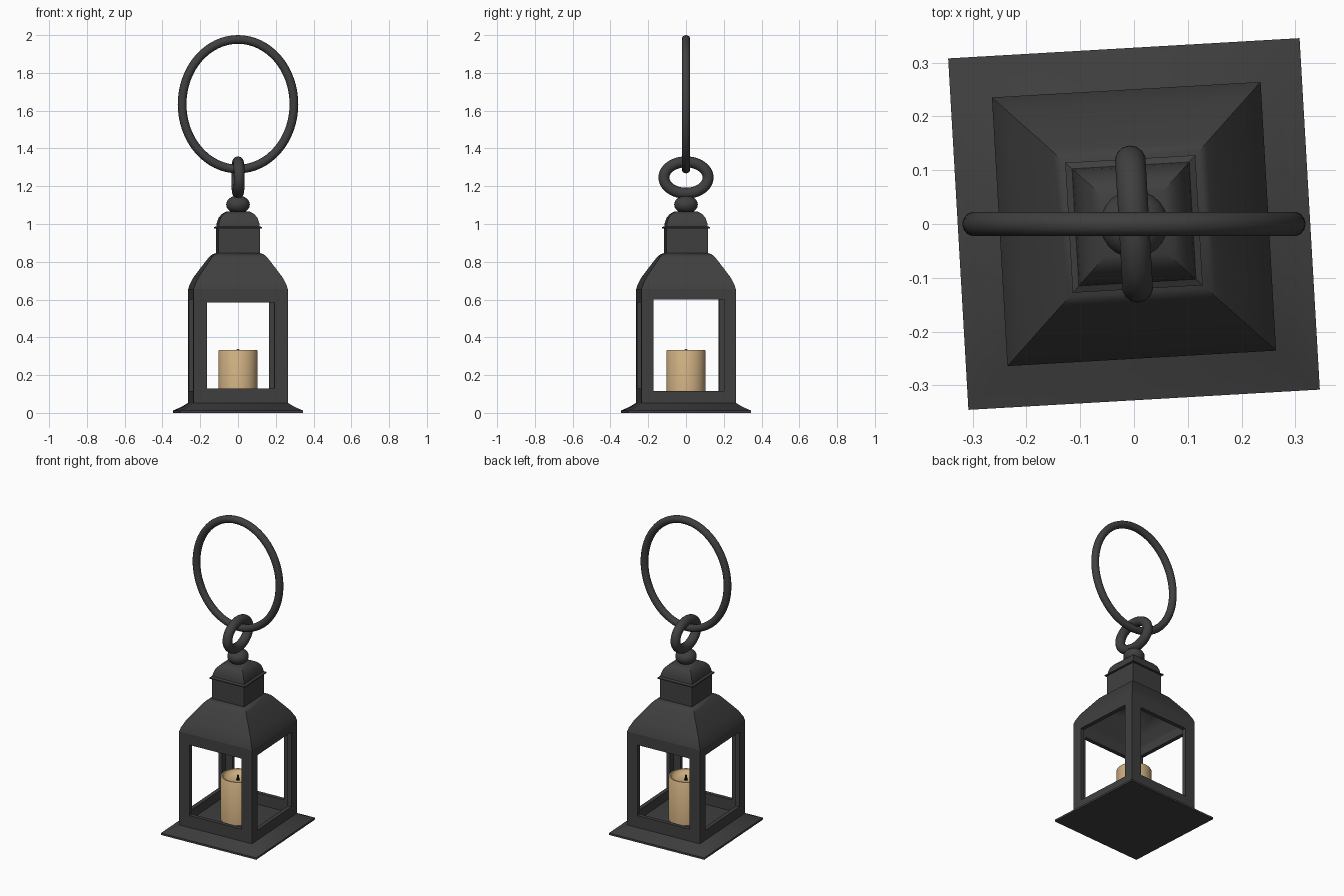
import bpy, bmesh, math
from mathutils import Vector

if "Cube" in bpy.data.objects:
    bpy.data.objects.remove(bpy.data.objects["Cube"])

TURN = math.radians(3.3)   # lantern body is twisted slightly about z


def material(name, rgb):
    m = bpy.data.materials.new(name)
    m.diffuse_color = (*rgb, 1)
    m.use_nodes = True
    m.node_tree.nodes["Principled BSDF"].inputs["Base Color"].default_value = m.diffuse_color
    return m


IRON = material("dark_iron", (0.05, 0.05, 0.05))
WAX = material("candle_wax", (0.62, 0.43, 0.22))
WICK = material("black_wick", (0.01, 0.01, 0.01))


def finish(name, bm, mat, turn=TURN, angle=35):
    bmesh.ops.remove_doubles(bm, verts=bm.verts, dist=1e-5)
    bmesh.ops.recalc_face_normals(bm, faces=bm.faces)
    me = bpy.data.meshes.new(name)
    bm.to_mesh(me)
    bm.free()
    me.materials.append(mat)
    ob = bpy.data.objects.new(name, me)
    ob.rotation_euler.z = turn
    bpy.context.collection.objects.link(ob)
    me.shade_smooth()
    me.set_sharp_from_angle(angle=math.radians(angle))
    return ob


def turned(name, profile, mat, sides=4, angle=35):
    """Stack rings of (half width, z); four sides give a square section."""
    bm = bmesh.new()
    k = math.sqrt(2) if sides == 4 else 1
    rings = []
    for r, z in profile:
        if r == 0:
            rings.append([bm.verts.new((0, 0, z))] * sides)
            continue
        ring = []
        for i in range(sides):
            a = 2 * math.pi * (i + 0.5) / sides
            ring.append(bm.verts.new((k * r * math.cos(a), k * r * math.sin(a), z)))
        rings.append(ring)
    for lo, hi in zip(rings, rings[1:]):
        for i in range(sides):
            j = (i + 1) % sides
            bm.faces.new(list(dict.fromkeys((lo[i], lo[j], hi[j], hi[i]))))
    return finish(name, bm, mat, angle=angle)


def oval_ring(name, a, b, tube, z, turn, n=64, m=14):
    """Upright oval ring in the xz plane with a round section."""
    bm = bmesh.new()
    grid = []
    for i in range(n):
        t = 2 * math.pi * i / n
        c = Vector((a * math.cos(t), 0, z + b * math.sin(t)))
        out = Vector((math.cos(t) / a, 0, math.sin(t) / b)).normalized()
        grid.append([bm.verts.new(c + tube * (math.cos(s) * out + math.sin(s) * Vector((0, 1, 0))))
                     for s in (2 * math.pi * j / m for j in range(m))])
    for i in range(n):
        p, q = grid[i], grid[(i + 1) % n]
        for j in range(m):
            bm.faces.new((p[j], q[j], q[(j + 1) % m], p[(j + 1) % m]))
    return finish(name, bm, IRON, turn)


def wall(name, w, z0, z1, quarter, half=0.25, t=0.025, bottom=0.048, top=0.655):
    """Mitred wall panel with one window opening."""
    bm = bmesh.new()

    def loop(h, lo, hi, d):
        return [bm.verts.new((x, -d, z)) for x, z in ((-h, lo), (h, lo), (h, hi), (-h, hi))]
    loops = [loop(half, bottom, top, half), loop(w, z0, z1, half),
             loop(w, z0, z1, half - t), loop(half - t, bottom, top, half - t)]
    for p, q in zip(loops, loops[1:]):
        for i in range(4):
            j = (i + 1) % 4
            bm.faces.new((p[i], p[j], q[j], q[i]))
    # front loop is wound so that these faces look outward
    ob = finish(name, bm, IRON, TURN + quarter * math.pi / 2)
    return ob


# Flared square base with the floor
turned("base", [(0, 0), (0.327, 0), (0.327, 0.012), (0.285, 0.031), (0.25, 0.053),
                (0.225, 0.058), (0, 0.058)], IRON)

# Four window walls
for q, n in enumerate(("front", "right", "back", "left")):
    if q % 2 == 0:
        wall(n + "_wall", 0.178, 0.13, 0.585, q)
    else:
        wall(n + "_wall", 0.188, 0.117, 0.60, q)

# Hollow roof with chimney
turned("roof", [(0, 0.81), (0.13, 0.805), (0.2, 0.715), (0.225, 0.655), (0.25, 0.655),
                (0.243, 0.678), (0.222, 0.72), (0.155, 0.812), (0.143, 0.828),
                (0.128, 0.84), (0.111, 0.846)], IRON, angle=50)
turned("chimney", [(0.111, 0.84), (0.111, 0.98)], IRON)

# Chimney cap
turned("cap", [(0, 0.975), (0.121, 0.975), (0.121, 0.982), (0.109, 0.988), (0.106, 1.008),
               (0.097, 1.034), (0.081, 1.053), (0.058, 1.066), (0, 1.07)], IRON)

# Ball finial
ball = [(0.063 * math.sin(math.pi * i / 12), 1.103 - 0.048 * math.cos(math.pi * i / 12))
        for i in range(1, 12)]
turned("finial", [(0, 1.055)] + ball + [(0, 1.151)], IRON, sides=24)

# Linked hanging rings
oval_ring("small_ring", 0.117, 0.083, 0.029, 1.246, TURN + math.pi / 2)
oval_ring("large_ring", 0.296, 0.343, 0.023, 1.634, 0)

# Candle with a hollowed top, and wick
turned("candle", [(0, 0.056), (0.103, 0.056), (0.103, 0.328), (0.099, 0.334), (0.09, 0.334),
                  (0.083, 0.318), (0.06, 0.306), (0, 0.303)], WAX, sides=40, angle=50)
turned("wick", [(0.008, 0.30), (0.007, 0.335), (0, 0.338)], WICK, sides=10)
